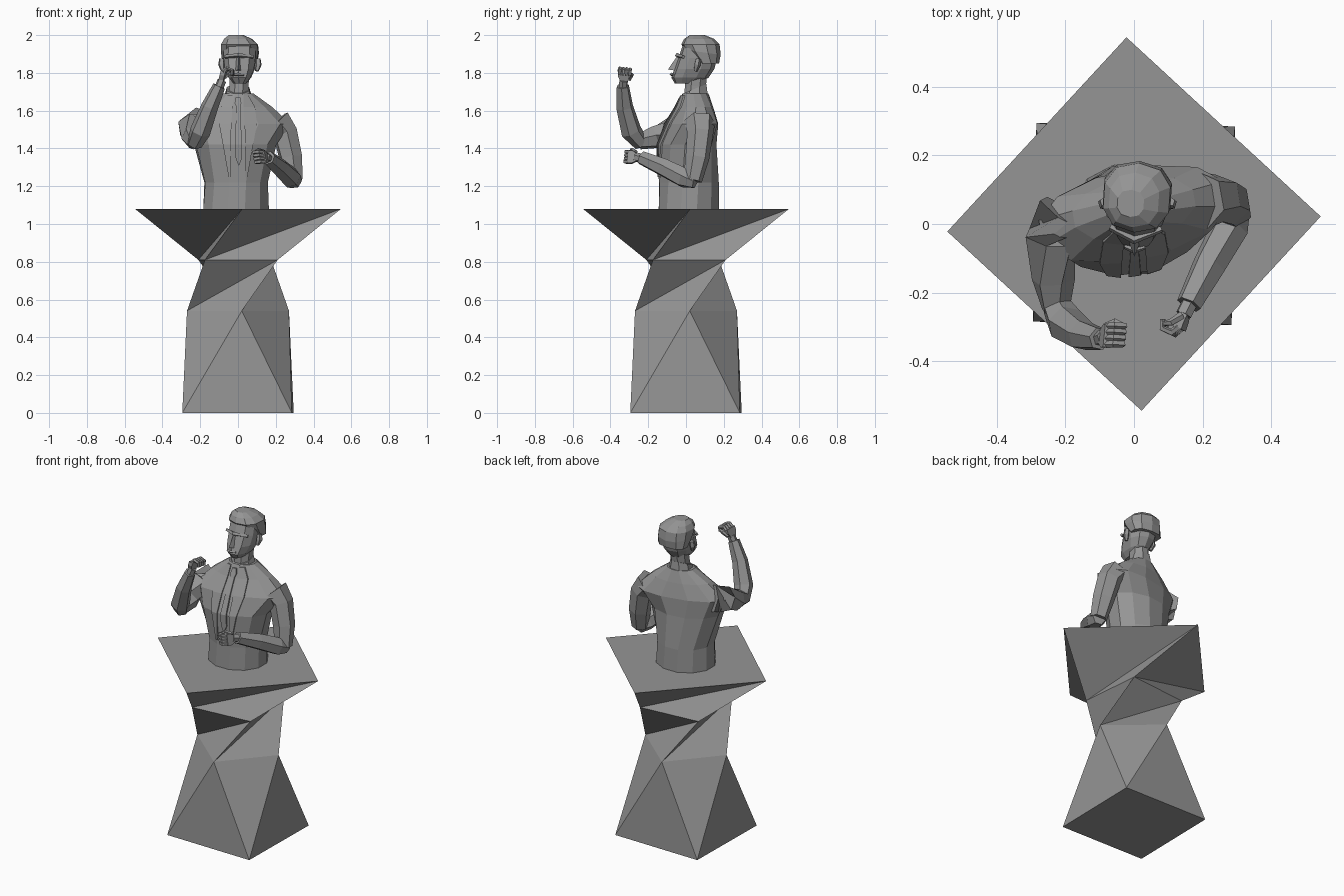
import bpy, bmesh, math
from mathutils import Vector
from mathutils.bvhtree import BVHTree

if "Cube" in bpy.data.objects:
    bpy.data.objects.remove(bpy.data.objects["Cube"], do_unlink=True)

stone = bpy.data.materials.new("grey stone")
stone.use_nodes = True
GREY = (0.3, 0.3, 0.3, 1)
stone.diffuse_color = GREY
stone.node_tree.nodes["Principled BSDF"].inputs["Base Color"].default_value = GREY


def build(name, bm):
    bmesh.ops.recalc_face_normals(bm, faces=bm.faces)
    mesh = bpy.data.meshes.new(name)
    bm.to_mesh(mesh)
    bm.free()
    mesh.materials.append(stone)
    obj = bpy.data.objects.new(name, mesh)
    bpy.context.collection.objects.link(obj)
    return obj


def loft(name, rings):
    """Skin a list of equal-length point rings and cap both ends."""
    bm = bmesh.new()
    loops = [[bm.verts.new(p) for p in ring] for ring in rings]
    n = len(loops[0])
    for a, b in zip(loops, loops[1:]):
        for i in range(n):
            j = (i + 1) % n
            bm.faces.new((a[i], a[j], b[j], b[i]))
    bm.faces.new(loops[0])
    bm.faces.new(loops[-1])
    return build(name, bm)


def oval(z, cx, cy, rx, ry, turn=0, n=12, power=1.0, tilt=0):
    """Flat oval ring, turned about z, rising by tilt towards the back."""
    pts = []
    for i in range(n):
        a = math.tau * (i + 0.5) / n
        c, s = math.cos(a), math.sin(a)
        x = rx * math.copysign(abs(c) ** power, c)
        y = ry * math.copysign(abs(s) ** power, s)
        t = math.radians(turn)
        pts.append((cx + x * math.cos(t) - y * math.sin(t),
                    cy + x * math.sin(t) + y * math.cos(t), z + tilt * y))
    return pts


def limb(name, path, n=6, flat=1.0):
    """Tapered n-sided tube through (point, radius) pairs."""
    pts = [Vector(p) for p, r in path]
    rings = []
    for i, (p, r) in enumerate(path):
        d = (pts[min(i + 1, len(pts) - 1)] - pts[max(i - 1, 0)]).normalized()
        u = d.cross(Vector((0.3, 1, 0.2))).normalized()
        v = d.cross(u)
        rings.append([pts[i] + r * (u * math.cos(math.tau * k / n) + v * flat * math.sin(math.tau * k / n))
                      for k in range(n)])
    return loft(name, rings)


# Twisted faceted pedestal: four square levels, each turned against the last
def square(x, y, z, bm):
    out = []
    for _ in range(4):
        out.append(bm.verts.new((x, y, z)))
        x, y = -y, x
    return out


bm = bmesh.new()
A = square(-0.295, -0.285, 0, bm)
D = square(-0.27, -0.02, 0.54, bm)
C = square(-0.175, -0.21, 0.81, bm)
E = square(-0.545, -0.022, 1.08, bm)
for k in range(4):
    m = (k + 1) % 4
    for tri in ((A[k], A[m], D[m]), (A[k], D[m], D[k]),
                (D[k], C[m], C[k]), (D[k], D[m], C[m]),
                (E[k], E[m], C[k - 1]), (E[k], C[k - 2], C[k - 1])):
        bm.faces.new(tri)
bm.faces.new(A)
bm.faces.new(E)
build("pedestal", bm)

# Jacketed torso
torso = loft("torso", [
    oval(1.07, -0.01, 0.015, 0.18, 0.165, 0),
    oval(1.22, -0.01, 0.015, 0.172, 0.162, 3),
    oval(1.42, -0.015, 0.005, 0.222, 0.155, 8),
    oval(1.53, 0.0, 0.03, 0.285, 0.13, 12, power=0.9),
    oval(1.62, 0.0, 0.045, 0.185, 0.095, 10),
    oval(1.69, 0.0, 0.05, 0.085, 0.07, 5)])
bvh = BVHTree.FromObject(torso, bpy.context.evaluated_depsgraph_get())


def front_strip(name, rows, lift):
    """Plate laid on the chest from (z, x left, x right) rows."""
    rings = []
    for z, x0, x1 in rows:
        ring = []
        for x, off in ((x0, lift), (x1, lift), (x1, -0.004), (x0, -0.004)):
            hit = bvh.ray_cast(Vector((x, -1, z)), Vector((0, 1, 0)))[0]
            ring.append((x, (hit.y if hit else 0) - off, z))
        rings.append(ring)
    loft(name, rings)


front_strip("tie", [(1.67, -0.012, 0.012), (1.64, -0.018, 0.018), (1.62, -0.009, 0.012),
                    (1.53, -0.012, 0.016), (1.42, -0.016, 0.02), (1.35, -0.012, 0.022),
                    (1.31, 0.002, 0.006)], 0.009)
for name, s in (("right_lapel", -1), ("left_lapel", 1)):
    front_strip(name, [(1.68, s * 0.03, s * 0.055), (1.62, s * 0.03, s * 0.09),
                       (1.53, s * 0.035, s * 0.1), (1.42, s * 0.038, s * 0.08),
                       (1.25, s * 0.04, s * 0.05)], 0.008)

# Neck and shirt collar
loft("neck", [oval(1.66, 0, 0.045, 0.06, 0.062, n=8), oval(1.73, 0.005, 0.05, 0.055, 0.06, n=8),
              oval(1.82, 0.01, 0.06, 0.055, 0.06, n=8)])
loft("collar", [oval(1.67, 0, 0.045, 0.078, 0.075, n=8, tilt=0.3),
                oval(1.715, 0, 0.045, 0.064, 0.068, n=8, tilt=0.4)])

# Head: rings of (height, face y, nape y, half width)
def head_ring(z, front, back, half, cx=0.01, tilt=0.0):
    return oval(z, cx, (front + back) / 2, half, (back - front) / 2, -4, n=10, power=0.85, tilt=tilt)


loft("head", [head_ring(1.745, -0.06, 0.07, 0.034), head_ring(1.775, -0.078, 0.12, 0.06),
              head_ring(1.82, -0.062, 0.15, 0.08), head_ring(1.88, -0.04, 0.165, 0.088),
              head_ring(1.94, -0.02, 0.165, 0.088), head_ring(1.975, 0.0, 0.14, 0.06)])
loft("hair", [head_ring(1.85, 0.06, 0.175, 0.095), head_ring(1.91, -0.005, 0.184, 0.103, tilt=-0.15),
              head_ring(1.95, -0.025, 0.178, 0.1, 0.008), head_ring(1.98, -0.01, 0.15, 0.075, 0.0),
              head_ring(2.0, 0.02, 0.1, 0.04, -0.01)])
loft("nose", [[(-0.018, -0.045, 1.81), (0.022, -0.045, 1.81), (0.001, -0.095, 1.818)],
              [(-0.01, -0.03, 1.88), (0.014, -0.03, 1.88), (0.002, -0.05, 1.885)]])
limb("brow", [((-0.07, -0.01, 1.885), 0.01), ((0.0, -0.047, 1.893), 0.012), ((0.08, -0.015, 1.885), 0.01)], 4)
limb("mouth", [((-0.028, -0.066, 1.79), 0.006), ((0.0, -0.077, 1.792), 0.01), ((0.032, -0.068, 1.79), 0.006)], 4)
for name, s in (("right_ear", -1), ("left_ear", 1)):
    x = 0.01 + s * 0.09
    limb(name, [((x, 0.05, 1.81), 0.01), ((x + s * 0.008, 0.06, 1.845), 0.018),
                ((x + s * 0.006, 0.065, 1.875), 0.014)], 5)

# Right arm, raised in front of the face
limb("right_upper_arm", [((-0.2, 0.03, 1.53), 0.09), ((-0.245, -0.04, 1.51), 0.078),
                         ((-0.235, -0.16, 1.46), 0.064), ((-0.228, -0.25, 1.435), 0.042)])
limb("right_forearm", [((-0.23, -0.235, 1.425), 0.042), ((-0.2, -0.29, 1.49), 0.056),
                       ((-0.15, -0.325, 1.62), 0.046), ((-0.1, -0.335, 1.73), 0.034)])
limb("right_wrist", [((-0.105, -0.335, 1.71), 0.024), ((-0.085, -0.33, 1.76), 0.024)])

# Left arm, bent across the waist
limb("left_upper_arm", [((0.2, 0.07, 1.54), 0.085), ((0.25, 0.075, 1.48), 0.07),
                        ((0.28, 0.06, 1.35), 0.064), ((0.295, 0.035, 1.23), 0.05)])
limb("left_forearm", [((0.3, 0.05, 1.225), 0.04), ((0.28, -0.01, 1.245), 0.056),
                      ((0.22, -0.12, 1.3), 0.05), ((0.16, -0.235, 1.35), 0.038)])
limb("left_wrist", [((0.165, -0.225, 1.345), 0.025), ((0.145, -0.265, 1.355), 0.025)])


def hand(side, wrist, along, across, curl):
    """Palm, four curled fingers and a thumb set by three directions."""
    w, a, c, k = (Vector(v) for v in (wrist, along, across, curl))
    a.normalize(), c.normalize(), k.normalize()
    rings = []
    for t, half in ((0, 0.018), (0.03, 0.034), (0.055, 0.034)):
        rings.append([w + a * t + c * half * p + k * 0.013 * q
                      for p, q in ((-1, -1), (1, -1), (1, 1), (-1, 1))])
    loft(side + "_palm", rings)
    for i in range(4):
        base = w + a * 0.05 + c * (i - 1.5) * 0.018
        limb(f"{side}_finger_{i + 1}", [(base, 0.011), (base + a * 0.022 + k * 0.012, 0.011),
                                       (base + a * 0.018 + k * 0.042, 0.01),
                                       (base - a * 0.008 + k * 0.05, 0.007)], 5)
    base = w + a * 0.015 + c * 0.028
    limb(side + "_thumb", [(base, 0.012), (base + a * 0.03 + c * 0.012 + k * 0.02, 0.011),
                           (base + a * 0.04 + k * 0.045, 0.007)], 5)


hand("right", (-0.09, -0.33, 1.755), (0.3, 0.1, 1), (0.1, 1, -0.1), (1, 0, -0.2))
hand("left", (0.15, -0.255, 1.352), (-0.35, -1, 0.08), (-0.2, 0.1, 1), (-1, 0.3, -0.1))
